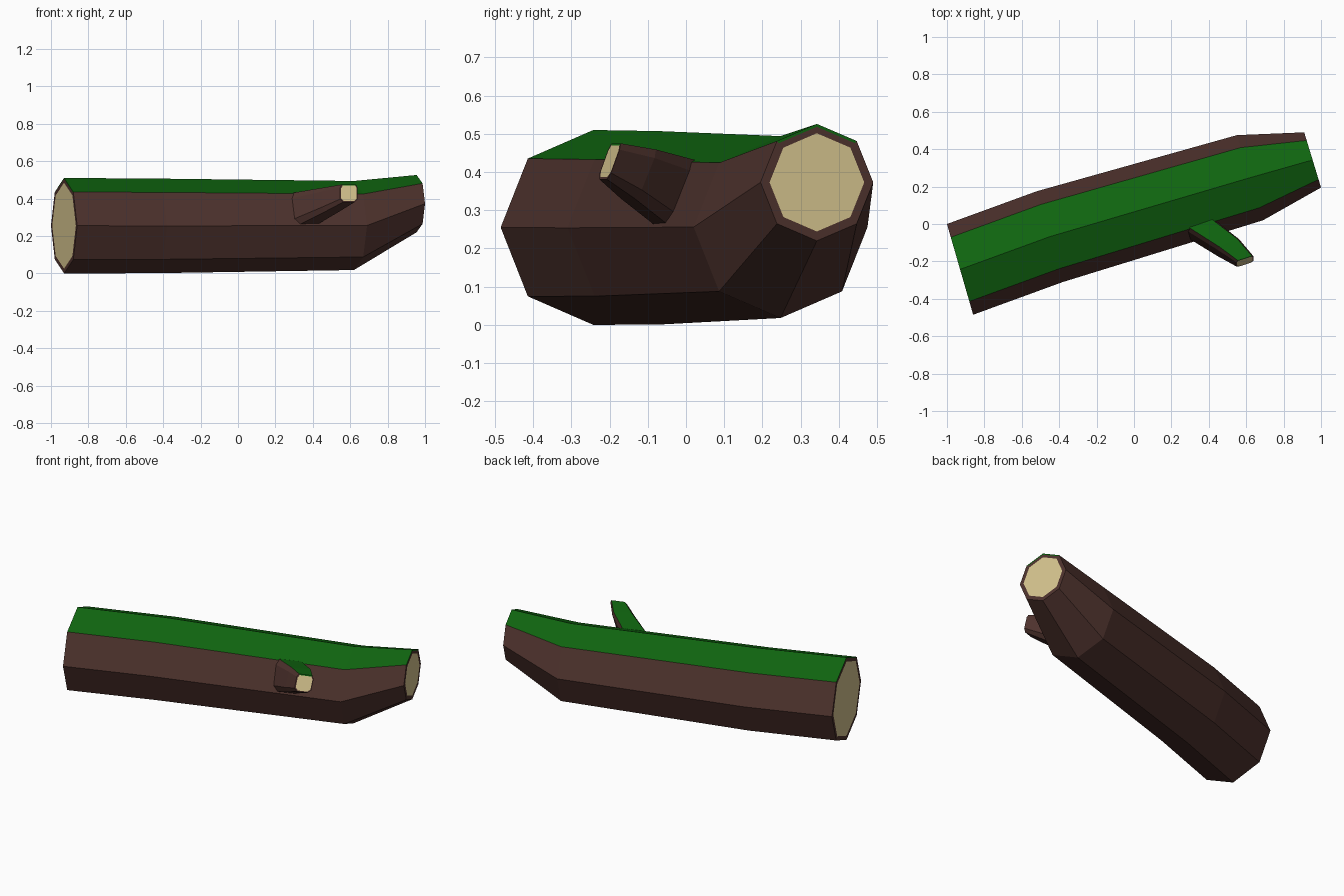
import bpy, bmesh, math
from mathutils import Vector

cube = bpy.data.objects.get("Cube")
if cube:
    bpy.data.objects.remove(cube, do_unlink=True)


def material(name, rgb):
    mat = bpy.data.materials.new(name)
    mat.use_nodes = True
    mat.diffuse_color = (*rgb, 1)
    mat.node_tree.nodes["Principled BSDF"].inputs["Base Color"].default_value = (*rgb, 1)
    return mat


MATERIALS = [material("bark brown", (0.078, 0.033, 0.027)),
             material("moss green", (0.005, 0.13, 0.005)),
             material("cut wood", (0.68, 0.56, 0.275))]
BARK, MOSS, WOOD = range(3)


def loft(name, section, rings, mossy, start_cap, end_cap):
    """Skin a section through rings of (centre, across, up); mossy sides are green.
    Each cap is a list of (scale, moss allowed) rim steps ending in cut wood."""
    bm = bmesh.new()
    count = len(section)

    def ring(centre, across, up, scale=1):
        c, a, u = Vector(centre), Vector(across), Vector(up)
        return [bm.verts.new(c + scale * (a * p + u * q)) for p, q in section]

    def bridge(lower, upper, moss):
        for i in range(count):
            j = (i + 1) % count
            face = bm.faces.new((lower[i], lower[j], upper[j], upper[i]))
            face.material_index = MOSS if moss and i in mossy else BARK

    loops = [ring(*r) for r in rings]
    for lower, upper in zip(loops, loops[1:]):
        bridge(lower, upper, True)
    for loop, spec, steps in ((loops[0], rings[0], start_cap),
                              (loops[-1], rings[-1], end_cap)):
        for scale, moss in steps:
            inner = ring(*spec, scale)
            bridge(loop, inner, moss)
            loop = inner
        bm.faces.new(loop).material_index = WOOD
    bmesh.ops.recalc_face_normals(bm, faces=bm.faces)

    mesh = bpy.data.meshes.new(name)
    bm.to_mesh(mesh)
    bm.free()
    for mat in MATERIALS:
        mesh.materials.append(mat)
    obj = bpy.data.objects.new(name, mesh)
    bpy.context.collection.objects.link(obj)
    return obj


# Trunk: octagon with a corner on top, the two upper sides mossy
octagon = [(math.cos(i * math.pi / 4), math.sin(i * math.pi / 4)) for i in range(8)]
trunk_rings = [
    ((-0.93, -0.2425, 0.255), (0.07, -0.2425, 0), (0, 0, 0.255)),
    ((-0.45, -0.0675, 0.254), (0.07, -0.2425, 0), (0, 0, 0.253)),
    ((0.62, 0.2475, 0.256), (0.07, -0.2275, 0), (0, 0, 0.238)),
    ((0.955, 0.3425, 0.373), (0.045, -0.1475, 0), (0, 0, 0.153)),
]
loft("log_trunk", octagon, trunk_rings, {1, 2},
     [(0.98, True), (0.9, False)], [(0.95, True), (0.84, False)])

# Branch stub: block with cut corners, mossy on its top side
block = [(1, -0.65), (1, 0.65), (0.8, 1), (-0.8, 1),
         (-1, 0.65), (-1, -0.65), (-0.65, -1), (0.65, -1)]
branch_rings = [
    ((0.27, 0.06, 0.31), (0.07, 0.03, 0), (-0.01, 0.03, 0.085)),
    ((0.365, -0.03, 0.345), (0.075, 0.028, 0), (-0.005, 0.03, 0.087)),
    ((0.505, -0.127, 0.395), (0.058, 0.028, 0), (0, 0.026, 0.064)),
    ((0.593, -0.2, 0.428), (0.047, 0.015, 0), (0, 0.017, 0.047)),
]
loft("branch_stub", block, branch_rings, {2}, [], [(0.88, True)])
